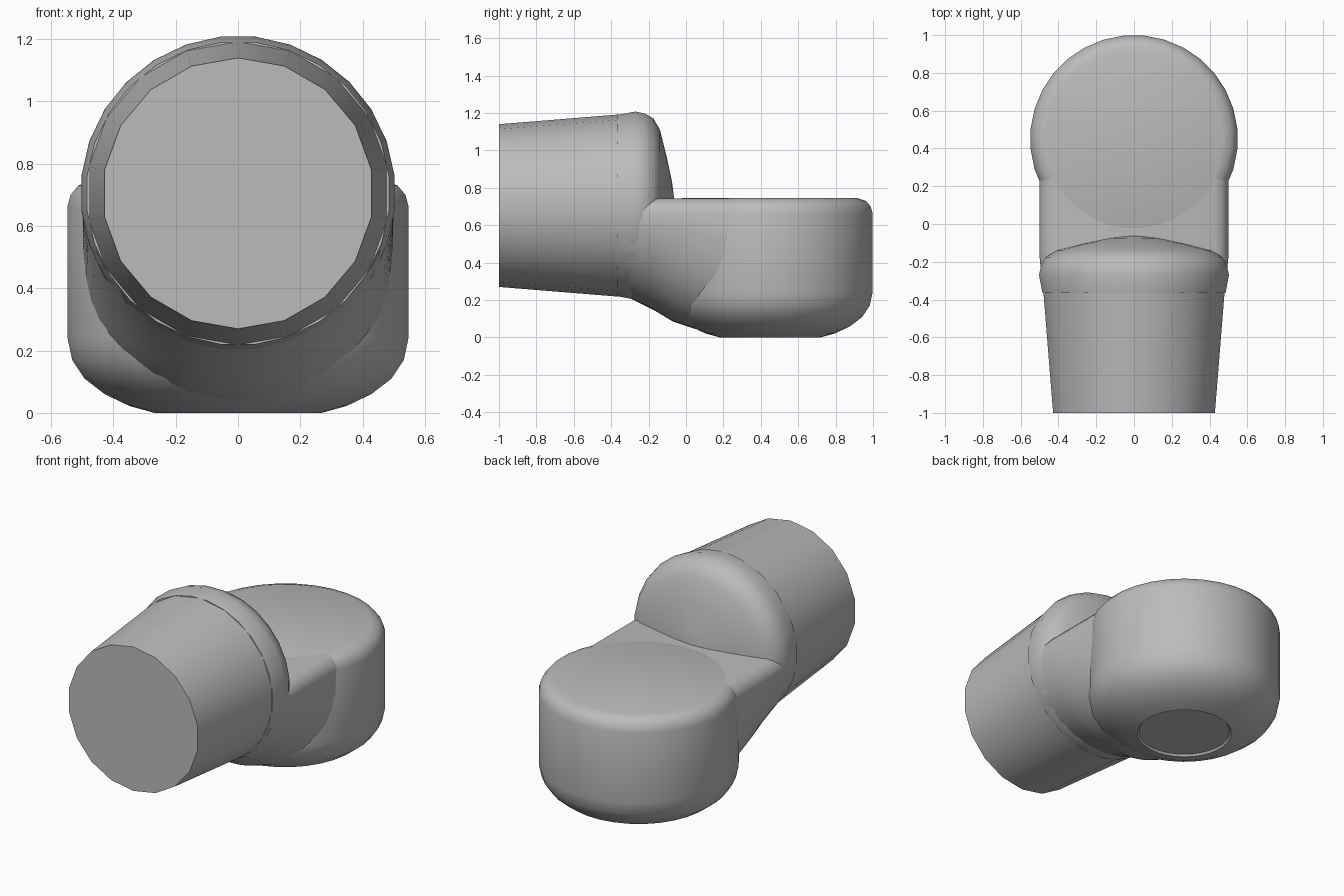
import bpy, bmesh, math
from mathutils import Matrix

if "Cube" in bpy.data.objects:
    bpy.data.objects.remove(bpy.data.objects["Cube"])

grey = bpy.data.materials.new("plain grey")
grey.use_nodes = True
colour = (0.5, 0.5, 0.5, 1)
grey.diffuse_color = colour
grey.node_tree.nodes["Principled BSDF"].inputs["Base Color"].default_value = colour


def loft(name, rings, matrix=Matrix(), angle=40):
    """Skin a list of equal-length point rings and cap both ends."""
    bm = bmesh.new()
    loops = [[bm.verts.new(matrix @ p) for p in map(lambda q: Matrix.Translation(q).translation, ring)]
             for ring in rings]
    n = len(loops[0])
    for a, b in zip(loops, loops[1:]):
        for i in range(n):
            j = (i + 1) % n
            bm.faces.new((a[i], a[j], b[j], b[i]))
    bm.faces.new(loops[0][::-1])
    bm.faces.new(loops[-1])
    bmesh.ops.recalc_face_normals(bm, faces=bm.faces)
    mesh = bpy.data.meshes.new(name)
    bm.to_mesh(mesh)
    bm.free()
    mesh.materials.append(grey)
    obj = bpy.data.objects.new(name, mesh)
    bpy.context.collection.objects.link(obj)
    bpy.ops.object.select_all(action='DESELECT')
    obj.select_set(True)
    bpy.context.view_layer.objects.active = obj
    bpy.ops.object.shade_smooth_by_angle(angle=math.radians(angle))
    return obj


def turned(name, profile, sides, matrix, angle=40):
    """Revolve (radius, height) pairs about the local z axis."""
    turns = [2 * math.pi * (i + 0.5) / sides for i in range(sides)]
    rings = [[(r * math.cos(t), r * math.sin(t), h) for t in turns] for r, h in profile]
    return loft(name, rings, matrix, angle)


# Horizontal parts share an axis running front to back
axis = Matrix.Translation((0, 0, 0.705)) @ Matrix.Rotation(-math.pi / 2, 4, 'X')
turned("tapered_stub", [(0.435, -1), (0.487, -0.36)], 18, axis)
turned("rounded_collar", [(0.488, -0.365), (0.506, -0.27), (0.495, -0.22), (0.47, -0.175),
                          (0.41, -0.14), (0.27, -0.105), (0.13, -0.075), (0.01, -0.06)], 28, axis)

# Upright round cup with softened rims and a shallow recess below
turned("round_cup", [(0.26, 0.012), (0.27, 0.0), (0.35, 0.022), (0.43, 0.06), (0.495, 0.11),
                     (0.535, 0.17), (0.55, 0.24), (0.55, 0.665), (0.54, 0.7), (0.515, 0.73),
                     (0.47, 0.745)], 32, Matrix.Translation((0, 0.45, 0)))


def bridge_ring(y, width, bottom, power, steps=24):
    """Flat-topped section whose lower half is a superellipse."""
    mid, ring = 0.67, []
    for i in range(steps + 1):
        t = math.pi * i / steps
        c, s = math.cos(t), math.sin(t)
        x = math.copysign(abs(c) ** (2 / power), c) * width
        ring.append((x, y, mid - (mid - bottom) * abs(s) ** (2 / power)))
    edge = [(0.01, 0.7), (0.035, 0.73), (0.075, 0.744)]
    ring += [(-width + inset, y, z) for inset, z in edge]
    ring += [(width - inset, y, z) for inset, z in reversed(edge)]
    return ring


# Neck joining the collar to the cup
sections = [(-0.34, 0.485, 0.23, 2), (-0.17, 0.5, 0.145, 2), (-0.07, 0.5, 0.085, 2.1),
            (0.05, 0.5, 0.045, 2.3), (0.2, 0.5, 0.018, 2.7), (0.42, 0.5, 0.02, 2.8)]
loft("neck", [bridge_ring(*s) for s in sections])
